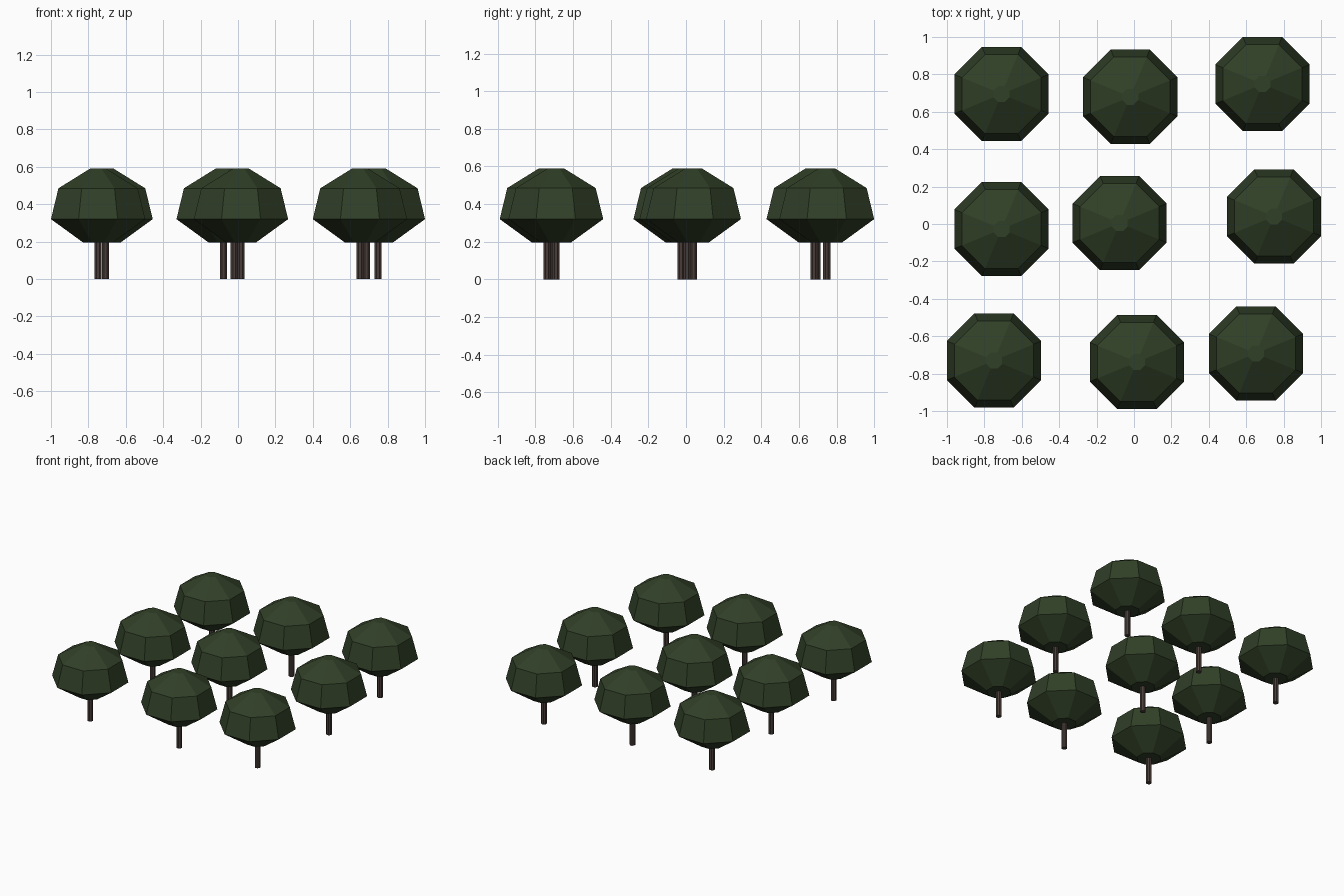
import bpy, bmesh, math

if "Cube" in bpy.data.objects:
    bpy.data.objects.remove(bpy.data.objects["Cube"])

SIDES = 8
TO_CORNER = 1 / math.cos(math.pi / SIDES)  # flat-side distance to corner radius


def material(name, rgb):
    m = bpy.data.materials.new(name)
    m.diffuse_color = (*rgb, 1)
    m.use_nodes = True
    m.node_tree.nodes["Principled BSDF"].inputs["Base Color"].default_value = m.diffuse_color
    return m


leaf_green = material("leaf_green", (0.030, 0.050, 0.020))
bark_brown = material("bark_brown", (0.065, 0.046, 0.040))


def octagon_stack(name, profile, mat):
    """Mesh of stacked octagon rings, given as (half width, height), with capped ends."""
    bm = bmesh.new()
    rings = []
    for half, z in profile:
        r = half * TO_CORNER
        angles = [2 * math.pi * (i + 0.5) / SIDES for i in range(SIDES)]
        rings.append([bm.verts.new((r * math.cos(a), r * math.sin(a), z)) for a in angles])
    for low, high in zip(rings, rings[1:]):
        for i in range(SIDES):
            j = (i + 1) % SIDES
            bm.faces.new((low[i], low[j], high[j], high[i]))
    bm.faces.new(rings[0][::-1])
    bm.faces.new(rings[-1])
    mesh = bpy.data.meshes.new(name)
    bm.to_mesh(mesh)
    bm.free()
    mesh.materials.append(mat)
    return mesh


# Shared parts
crown = octagon_stack("crown", [(0.08, 0.195), (0.252, 0.32), (0.212, 0.485), (0.043, 0.59)], leaf_green)
trunk = octagon_stack("trunk", [(0.019, 0), (0.019, 0.21)], bark_brown)

# Loose three by three grove
positions = [
    (-0.708, 0.695), (-0.02, 0.68), (0.687, 0.748),
    (-0.708, -0.027), (-0.077, 0.005), (0.748, 0.04),
    (-0.748, -0.73), (0.016, -0.738), (0.652, -0.692),
]
for n, (x, y) in enumerate(positions, 1):
    for part in (trunk, crown):
        ob = bpy.data.objects.new(f"tree_{n}_{part.name}", part)
        ob.location = (x, y, 0)
        bpy.context.collection.objects.link(ob)
